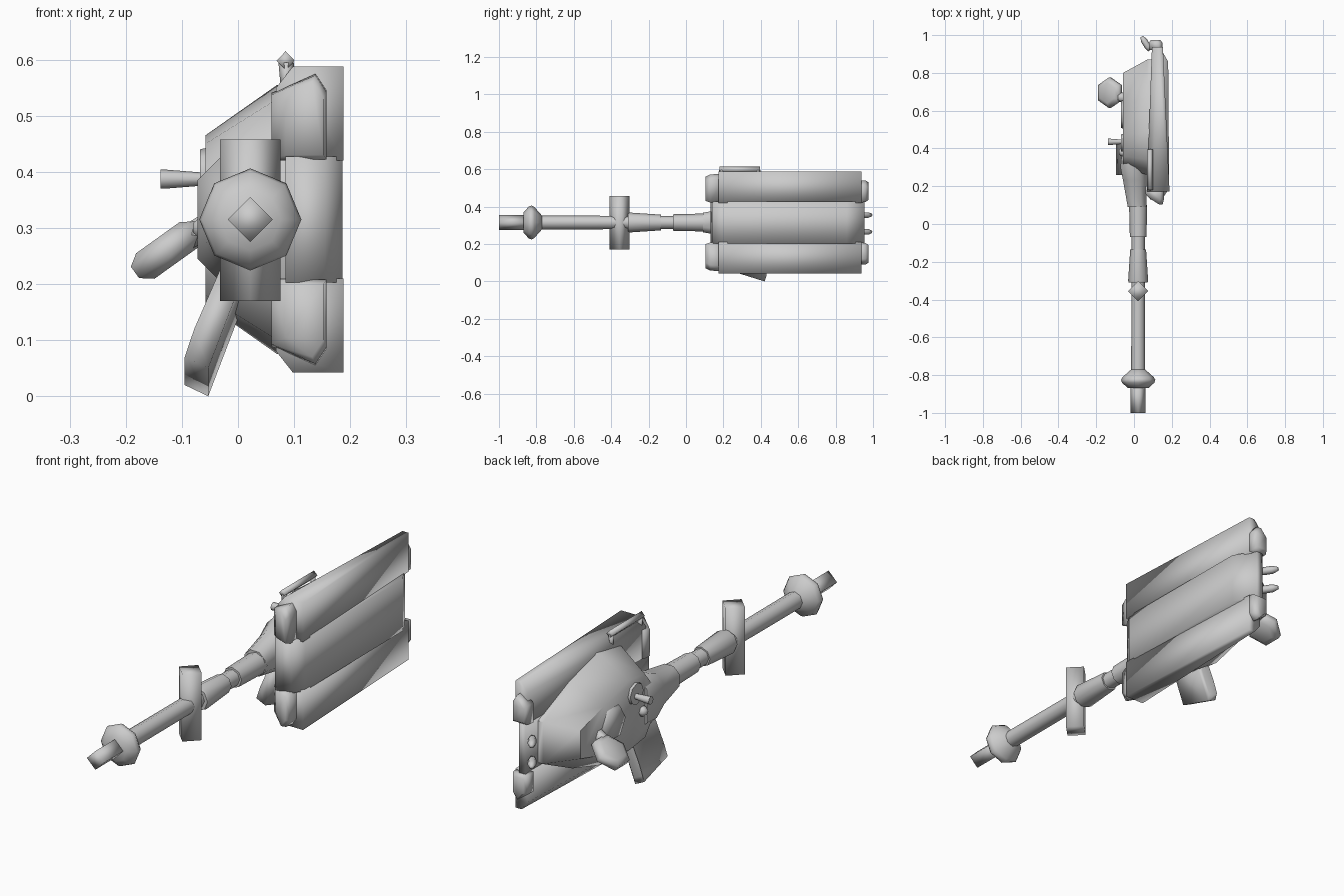
import bpy, bmesh, math
from mathutils import Vector

if "Cube" in bpy.data.objects:
    bpy.data.objects.remove(bpy.data.objects["Cube"])

GREY = bpy.data.materials.new("armour_grey")
GREY.diffuse_color = (0.6, 0.6, 0.6, 1)
GREY.use_nodes = True
GREY.node_tree.nodes["Principled BSDF"].inputs["Base Color"].default_value = GREY.diffuse_color
MID = 0.315          # mirror height of the hull
GUN_X = 0.022        # gun axis


def loft(name, rings, angle=100):
    """Skin equal-length rings of points and cap both ends."""
    bm = bmesh.new()
    vs = [[bm.verts.new(p) for p in r] for r in rings]
    n = len(vs[0])
    for a, b in zip(vs, vs[1:]):
        for i in range(n):
            j = (i + 1) % n
            bm.faces.new((a[i], a[j], b[j], b[i]))
    bm.faces.new(vs[0])
    bm.faces.new(vs[-1])
    bmesh.ops.recalc_face_normals(bm, faces=bm.faces)
    me = bpy.data.meshes.new(name)
    bm.to_mesh(me)
    bm.free()
    ob = bpy.data.objects.new(name, me)
    bpy.context.collection.objects.link(ob)
    me.materials.append(GREY)
    bpy.ops.object.select_all(action='DESELECT')
    ob.select_set(True)
    bpy.context.view_layer.objects.active = ob
    bpy.ops.object.shade_smooth_by_angle(angle=math.radians(angle))
    return ob


def tube(name, start, axis, profile, sides=8, angle=100):
    """Turned part: profile of (distance, radius) along an axis."""
    axis = Vector(axis).normalized()
    u = axis.cross(Vector((0, 0, 1)) if abs(axis.z) < 0.9 else Vector((1, 0, 0))).normalized()
    v = axis.cross(u)
    ang = [2 * math.pi * i / sides for i in range(sides)]
    return loft(name, [[Vector(start) + axis * d + (u * math.cos(a) + v * math.sin(a)) * r
                        for a in ang] for d, r in profile], angle)


def pair(name, rings):
    """Part on the upper side and its mirror on the lower side."""
    loft(name + "_upper", rings)
    loft(name + "_lower", [[(x, y, 2 * MID - z) for x, y, z in r] for r in rings])


# Hull between the tracks
hull = [(.13, .085), (.14, .155), (.19, .186), (.86, .181), (.955, .125), (.955, .095)]
loft("hull", [[(x, y, z) for y, x in hull] for z in (.203, .427)])


# Track boxes with a bevelled outer edge
def track(y, x0, x1):
    return [(x0, y, .42), (x1, y, .42), (x1, y, .588), (x0 + .03, y, .588), (x0, y, .55)]


pair("track", [track(.173, .068, .188), track(.938, .095, .153)])


# Rounded pods on the track fronts and rears
def pod(y, x0, x1, z0, z1, s=0.0):
    return [(x0, y + s, z0), (x1, y, z0), (x1, y, z1 - .03),
            (x1 - .02, y, z1), (x0, y + s, z1 - .035)]


pair("front_pod", [pod(.104, .085, .152, .43, .56, .03), pod(.13, .06, .158, .422, .572, .03),
                   pod(.2, .06, .158, .422, .576)])
pair("rear_pod", [pod(.92, .08, .152, .422, .54), pod(.96, .08, .15, .424, .54),
                  pod(.975, .09, .14, .435, .53)])

# Paired exhausts
for side, z in (("upper", .355), ("lower", .265)):
    tube("exhaust_" + side, (.085, .92, z), (-.5, .8, 0),
         [(0, .012), (.02, .017), (.06, .017), (.085, .008)], 6)

# Turret: faceted shell narrowing away from the hull
half_base = [(.87, .09), (.67, .185), (.49, .24), (.34, .215), (.26, .1)]
half_roof = [(.80, .06), (.64, .105), (.47, .15), (.36, .135), (.30, .06)]


def outline(half, x):
    return ([(x, y, MID + w) for y, w in half]
            + [(x, y, MID - w) for y, w in reversed(half)])


loft("turret", [outline(half_base, .10), outline(half_base, .07), outline(half_roof, -.058)], 60)


# Gun mantlet with clipped corners
def clipped(y, x0, x1, h):
    c = (x1 - x0) * .28
    return [(x0 + c, y, MID - h), (x1 - c, y, MID - h), (x1, y, MID - h + c), (x1, y, MID + h - c),
            (x1 - c, y, MID + h), (x0 + c, y, MID + h), (x0, y, MID + h - c), (x0, y, MID - h + c)]


loft("mantlet", [clipped(.09, -.033, .065, .052), clipped(.23, -.058, .07, .078),
                 clipped(.3, -.072, .07, .11), clipped(.36, -.066, .07, .11)], 60)

# Gun: collar, sleeve, barrel, muzzle ball and square tip
gun = (GUN_X, 0, MID)
tube("barrel_collar", gun, (0, -1, 0), [(-.1, .048), (.07, .044)], angle=60)
tube("barrel", gun, (0, -1, 0), [(0, .035), (.83, .037)], angle=60)
tube("barrel_sleeve", gun, (0, -1, 0), [(.135, .042), (.3, .053), (.31, .05)], angle=60)
tube("muzzle_ball", gun, (0, -1, 0),
     [(.77, .037), (.81, .082), (.825, .091), (.84, .086), (.868, .055)], angle=60)
tube("muzzle_tip", gun, (0, -1, 0), [(.85, .04), (1.0, .04)], 4)

# Diamond-section crossbar on the barrel
tube("crossbar", (GUN_X, -.355, .17), (0, 0, 1), [(0, .054), (.288, .054)], 4)

# Roof cupola, small gun and sight
tube("cupola", (-.045, .43, .395), (-1, 0, 0), [(0, .05), (.023, .045)], 8, 60)
tube("roof_gun", (-.055, .435, .387), (-1, 0, 0), [(0, .011), (.075, .017), (.083, .017)], 8, 60)
tube("sight", (-.05, .38, .3), (-1, 0, 0), [(0, .024), (.02, .02), (.03, .01)], 6)

# Hexagonal roof hatch with its lid leaning open
tube("hatch_ring", (-.05, .58, .325), (-1, 0, 0), [(0, .078), (.02, .07)], 6)
tube("hatch_lid", (-.123, .695, .255), (-.58, 0, .81),
     [(-.022, .055), (-.005, .08), (.02, .08), (.034, .055)], 6)
tube("hatch_hinge", (-.095, .67, .28), (.8, 0, .5), [(0, .025), (.06, .025)], 6)

# Angled fin below the turret
fin = [(-.095, .02), (-.078, .07), (-.03, .18), (.01, .165), (-.053, .0)]
loft("side_fin", [[(x, y, z + lift) for x, z in fin]
                  for y, lift in ((.26, .05), (.42, 0), (.43, .03))])


# Rail above the upper track
def diamond(y):
    return [(.085 + .016 * a, y, .598 + .017 * b) for a, b in ((1, 0), (0, 1), (-1, 0), (0, -1))]


loft("rail_bar", [diamond(.18), diamond(.395)])
for side, y in (("front", .19), ("rear", .385)):
    tube("rail_post_" + side, (.086, y, .53), (0, 0, 1), [(0, .008), (.065, .014)], 4)
